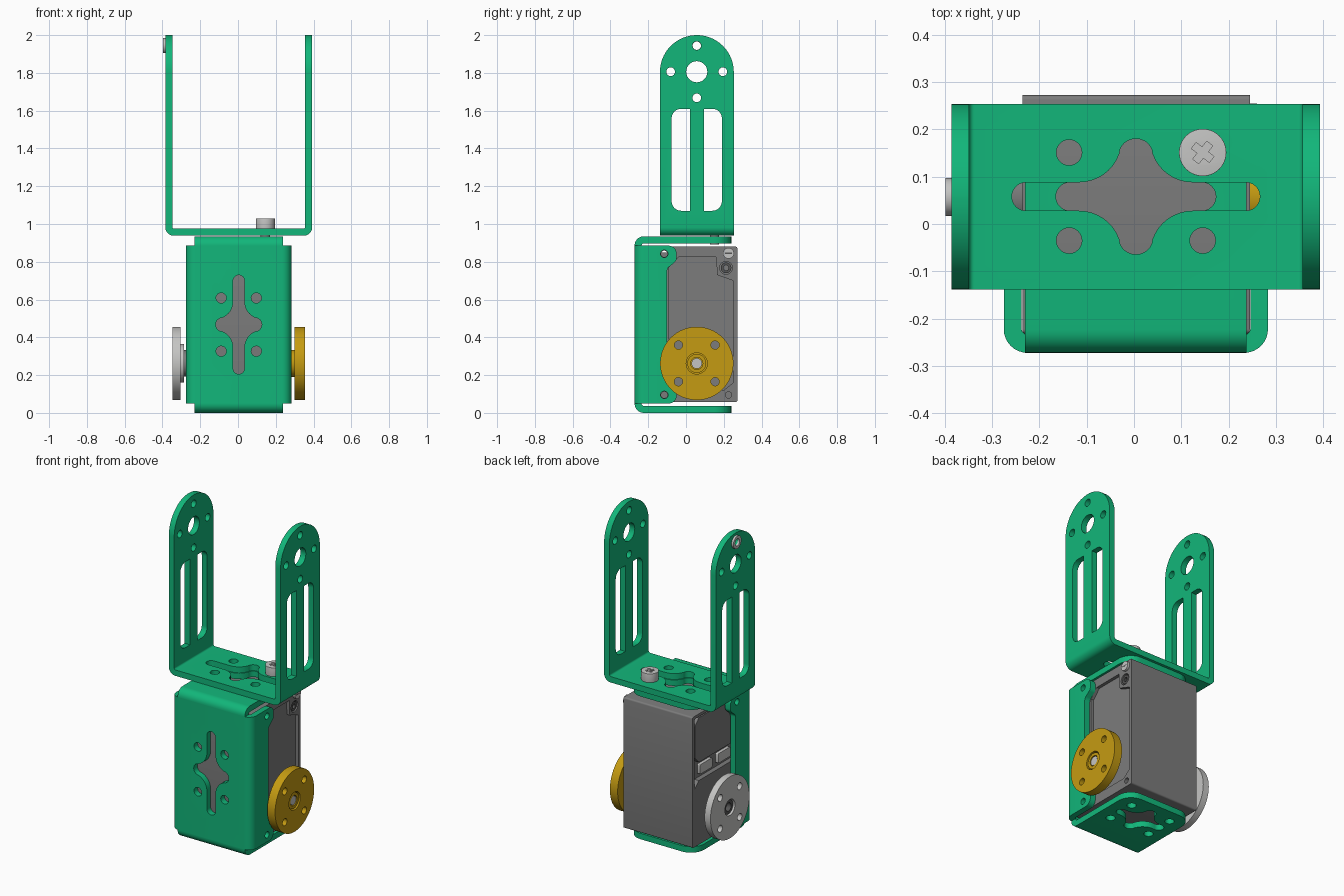
import bpy, bmesh, math
from mathutils import Vector

if "Cube" in bpy.data.objects:
    bpy.data.objects.remove(bpy.data.objects["Cube"])

CX = 0.004          # middle of the part in x
AY, AZ = 0.057, 0.262   # axle position


def material(name, rgb):
    m = bpy.data.materials.new(name)
    m.diffuse_color = (*rgb, 1)
    m.use_nodes = True
    m.node_tree.nodes["Principled BSDF"].inputs["Base Color"].default_value = m.diffuse_color
    return m


GREEN = material("green metal", (0.006, 0.47, 0.195))
GREY = material("grey plastic", (0.2, 0.2, 0.2))
DARK = material("dark grey", (0.09, 0.09, 0.09))
GOLD = material("gold", (0.56, 0.33, 0.006))
STEEL = material("light steel", (0.56, 0.56, 0.55))


# ---------- 2D outlines ----------
def disc(u, v, r, n=32):
    return [(u + r * math.cos(2 * math.pi * k / n), v + r * math.sin(2 * math.pi * k / n)) for k in range(n)]


def rounded(pts, n=8):
    """Polygon of (u, v[, radius]) with filleted corners."""
    out = []
    for i, p in enumerate(pts):
        c = Vector(p[:2])
        if len(p) < 3:
            out.append(tuple(c))
            continue
        a = (Vector(pts[i - 1][:2]) - c).normalized()
        b = (Vector(pts[(i + 1) % len(pts)][:2]) - c).normalized()
        half = a.angle(b) / 2
        mid = c + (a + b).normalized() * p[2] / math.sin(half)
        t = p[2] / math.tan(half)
        s, e = c + a * t - mid, c + b * t - mid
        a0 = math.atan2(s.y, s.x)
        d = math.atan2(e.y, e.x) - a0
        d = (d + math.pi) % (2 * math.pi) - math.pi
        out += [(mid.x + p[2] * math.cos(a0 + d * k / n), mid.y + p[2] * math.sin(a0 + d * k / n))
                for k in range(n + 1)]
    return out


def rect(u0, u1, v0, v1, r=0.01):
    return rounded([(u0, v0, r), (u1, v0, r), (u1, v1, r), (u0, v1, r)], 4)


def cross_and_holes(u, v, length, upright=False):
    """Star-shaped slot with four round holes about it."""
    arc = lambda a0, a1, n: [math.radians(a0 + (a1 - a0) * k / n) for k in range(n + 1)]
    q = [(length - 0.03 + 0.03 * math.cos(a), 0.03 * math.sin(a)) for a in arc(0, 90, 6)]
    q += [(0.12 + 0.09 * math.cos(a), 0.12 + 0.09 * math.sin(a)) for a in arc(270, 199.5, 8)]
    q += [(0.035 * math.cos(a), 0.09 + 0.032 * math.sin(a)) for a in arc(0, 90, 6)]
    star = q + [(-x, y) for x, y in q[::-1]] + [(-x, -y) for x, y in q] + [(x, -y) for x, y in q[::-1]]
    swap = (lambda x, y: (u + y, v + x)) if upright else (lambda x, y: (u + x, v + y))
    holes = [disc(*swap(sx * 0.141, sy * 0.093), 0.027, 24) for sx in (-1, 1) for sy in (-1, 1)]
    return [[swap(x, y) for x, y in star]] + holes


# ---------- solids ----------
def prism(loops, axis, lo, hi):
    """Extrude outlines (inner ones become holes) along an axis."""
    place = {'x': lambda u, v, w: (w, u, v), 'y': lambda u, v, w: (u, w, v), 'z': lambda u, v, w: (u, v, w)}[axis]
    bm = bmesh.new()
    rings = []
    for loop in loops:
        clean = [p for i, p in enumerate(loop) if math.dist(p, loop[i - 1]) > 1e-4]
        ring = [bm.verts.new(place(u, v, lo)) for u, v in clean]
        for i in range(len(ring)):
            bm.edges.new((ring[i - 1], ring[i]))
        rings.append((clean, ring))
    bmesh.ops.triangle_fill(bm, use_beauty=True, edges=bm.edges[:], normal=place(0, 0, 1))
    caps = bm.faces[:]
    top = {}
    for clean, ring in rings:
        for (u, v), a in zip(clean, ring):
            top[a] = bm.verts.new(place(u, v, hi))
    for f in caps:
        bm.faces.new([top[a] for a in f.verts])
    for _, ring in rings:
        for i in range(len(ring)):
            a, b = ring[i - 1], ring[i]
            bm.faces.new((a, b, top[b], top[a]))
    bmesh.ops.recalc_face_normals(bm, faces=bm.faces[:])
    me = bpy.data.meshes.new("part")
    bm.to_mesh(me)
    bm.free()
    ob = bpy.data.objects.new("part", me)
    bpy.context.collection.objects.link(ob)
    return ob


def bake(ob):
    bpy.context.view_layer.update()
    ev = ob.evaluated_get(bpy.context.evaluated_depsgraph_get())
    me = bpy.data.meshes.new_from_object(ev)
    ob.modifiers.clear()
    ob.data = me


def combine(ob, other, op):
    m = ob.modifiers.new("cut", 'BOOLEAN')
    m.operation, m.object, m.solver = op, other, 'EXACT'
    bake(ob)
    bpy.data.objects.remove(other)
    return ob


def finish(ob, name, mat):
    ob.name = ob.data.name = name
    ob.data.materials.clear()
    ob.data.materials.append(mat)
    bpy.ops.object.select_all(action='DESELECT')
    ob.select_set(True)
    bpy.context.view_layer.objects.active = ob
    bpy.ops.object.shade_smooth_by_angle(angle=math.radians(30))
    return ob


def side_part(name, mat, loops, lo, hi):
    return finish(prism(loops, 'x', lo, hi), name, mat)


def bent(w, lo, hi, bottom, t, r):
    """U-shaped sheet section, open upwards."""
    a, b = CX - w, CX + w
    return rounded([(a, hi), (a, bottom, r), (b, bottom, r), (b, hi), (b - t, hi),
                    (b - t, bottom + t, r - t + 0.003), (a + t, bottom + t, r - t + 0.003), (a + t, hi)])


# ---------- tall upper fork ----------
arm = [rounded([(-0.138, 0.9), (0.253, 0.9), (0.253, 2.0, 0.1955), (-0.138, 2.0, 0.1955)], 20),
       disc(AY, 1.806, 0.056)]
arm += [disc(AY + du, 1.806 + dv, 0.023, 24) for du, dv in ((0.138, 0), (-0.138, 0), (0, 0.138), (0, -0.138))]
for s in (-1, 1):
    i, o = AY + s * 0.037, AY + s * 0.133
    arm.append(rounded([(i, 1.07), (o, 1.07, 0.05), (o, 1.61, 0.05), (i, 1.61)]))
fork = prism([bent(0.389, 0, 2.1, 0.938, 0.037, 0.045)], 'y', -0.2, 0.3)
combine(fork, prism(arm, 'x', -0.5, 0.5), 'INTERSECT')
combine(fork, prism(cross_and_holes(CX, 0.058, 0.262), 'z', 0.9, 1.0), 'DIFFERENCE')
finish(fork, "upper_fork", GREEN)

# ---------- lower bracket: front plate with side flanges ----------
flange = [rounded([(-0.3, 0.05), (-0.05, 0.05, 0.04), (-0.05, 0.13, 0.03), (-0.1, 0.17, 0.03),
                   (-0.1, 0.765, 0.03), (-0.05, 0.805, 0.03), (-0.05, 0.885, 0.04), (-0.3, 0.885)]),
          disc(-0.115, 0.095, 0.02, 24), disc(-0.115, 0.842, 0.02, 24)]
plate = prism([bent(0.279, 0, 0.1, -0.272, 0.037, 0.05)], 'z', -0.05, 1.0)
combine(plate, prism(flange, 'x', -0.5, 0.5), 'INTERSECT')
combine(plate, prism(cross_and_holes(CX, 0.4675, 0.262, True), 'y', -0.3, -0.22), 'DIFFERENCE')
finish(plate, "bracket_front", GREEN)

# lower bracket: folded top and bottom tabs
tab_side = rounded([(-0.272, 0.885), (-0.272, 0.935, 0.049), (0.4, 0.935), (0.4, 0.898),
                    (-0.235, 0.898, 0.012), (-0.235, 0.885)])
tab_top = rounded([(CX - 0.234, -0.4), (CX + 0.234, -0.4), (CX + 0.234, 0.24, 0.09), (CX - 0.234, 0.24, 0.09)])
for name, flip in (("bracket_top_tab", False), ("bracket_bottom_tab", True)):
    side = [(y, 0.935 - z) if flip else (y, z) for y, z in tab_side]
    tab = prism([side], 'x', -0.4, 0.4)
    combine(tab, prism([tab_top] + cross_and_holes(CX, 0.058, 0.169), 'z', -0.1, 1.1), 'INTERSECT')
    finish(tab, name, GREEN)

# ---------- motor body ----------
corners = [(-0.115, 0.095), (-0.115, 0.842), (0.225, 0.095)]
outer = [rect(-0.232, 0.272, 0.057, 0.88)] + [disc(y, z, 0.017, 16) for y, z in corners]
side_part("motor_body", GREY, outer, -0.205, 0.225)
recess = [(-0.09, 0.77), (-0.04, 0.825), (0.16, 0.825), (0.165, 0.73), (0.25, 0.70),
          (0.25, 0.16), (0.2, 0.12), (-0.04, 0.12), (-0.09, 0.17)]
side_part("motor_right_rim", GREY, outer + [recess, disc(0.212, 0.768, 0.034, 24)], 0.225, 0.245)
side_part("rim_screw_socket", DARK, [disc(0.212, 0.768, 0.028, 24), disc(0.212, 0.768, 0.014, 16)], 0.225, 0.24)
side_part("rim_screw", STEEL, [disc(0.225, 0.845, 0.029, 24)], 0.24, 0.26)
side_part("rim_screw_slot", DARK, [rect(0.206, 0.244, 0.842, 0.848, 0.002)], 0.26, 0.261)

# left side of the motor: rim, cover, axle block and sockets
side_part("motor_left_rim", GREY,
          [rect(-0.232, 0.272, 0.057, 0.88), rect(-0.2, 0.252, 0.08, 0.862)], -0.236, -0.205)
side_part("motor_left_cover", GREY, [rounded([(-0.19, 0.57), (0.2, 0.57), (0.24, 0.61), (0.24, 0.81),
                                              (0.2, 0.85), (-0.15, 0.85), (-0.19, 0.81)])], -0.23, -0.205)
side_part("axle_block", GREY, [[(-0.2, 0.08), (0.252, 0.08), (0.252, 0.42), (0.21, 0.46),
                                (-0.16, 0.46), (-0.2, 0.42)]], -0.236, -0.205)
for k, y in enumerate((-0.06, 0.12)):
    side_part(f"cable_socket_{k + 1}", STEEL, [rect(y - 0.06, y + 0.06, 0.485, 0.545, 0.005)], -0.225, -0.205)

# ---------- round horns ----------
bolt_holes = [disc(AY + a * 0.097, AZ + b * 0.097, 0.022, 20) for a in (-1, 1) for b in (-1, 1)]
rim = disc(AY, AZ, 0.194, 64)
side_part("gold_horn", GOLD, [rim, disc(AY, AZ, 0.056)] + bolt_holes, 0.30, 0.354)
side_part("gold_horn_hub", GOLD, [disc(AY, AZ, 0.072)], 0.225, 0.302)
side_part("gold_horn_collar", GOLD, [disc(AY, AZ, 0.05), disc(AY, AZ, 0.032)], 0.30, 0.348)
side_part("gold_horn_screw", STEEL, [disc(AY, AZ, 0.028)], 0.30, 0.345)
side_part("steel_horn", STEEL, [rim, disc(AY, AZ, 0.05)] + bolt_holes, -0.346, -0.305)
side_part("steel_horn_hub", STEEL, [disc(AY, AZ, 0.102, 48)], -0.306, -0.287)
side_part("steel_horn_axle", GREY, [disc(AY, AZ, 0.07)], -0.288, -0.22)
side_part("steel_horn_collar", DARK, [disc(AY, AZ, 0.044), disc(AY, AZ, 0.026)], -0.336, -0.305)

# ---------- fasteners ----------
side_part("fork_nut", STEEL, [disc(AY, 1.944, 0.04), disc(AY, 1.944, 0.022, 24)], -0.398, -0.385)
SX, SY = CX + 0.141, 0.151
head = prism([disc(SX, SY, 0.05, 40)], 'z', 0.975, 1.03)
bev = head.modifiers.new("round", 'BEVEL')
bev.width, bev.segments, bev.limit_method = 0.016, 4, 'ANGLE'
bake(head)
plus = []
for k in range(4):
    a = math.radians(52 + 90 * k)
    plus += [(SX + x * math.cos(a) - y * math.sin(a), SY + x * math.sin(a) + y * math.cos(a))
             for x, y in ((0.024, -0.008), (0.024, 0.008), (0.008, 0.008))]
combine(head, prism([plus], 'z', 1.01, 1.1), 'DIFFERENCE')
finish(head, "joint_screw_head", STEEL)
finish(prism([disc(SX, SY, 0.025, 24)], 'z', 0.892, 0.98), "joint_screw_shaft", STEEL)
